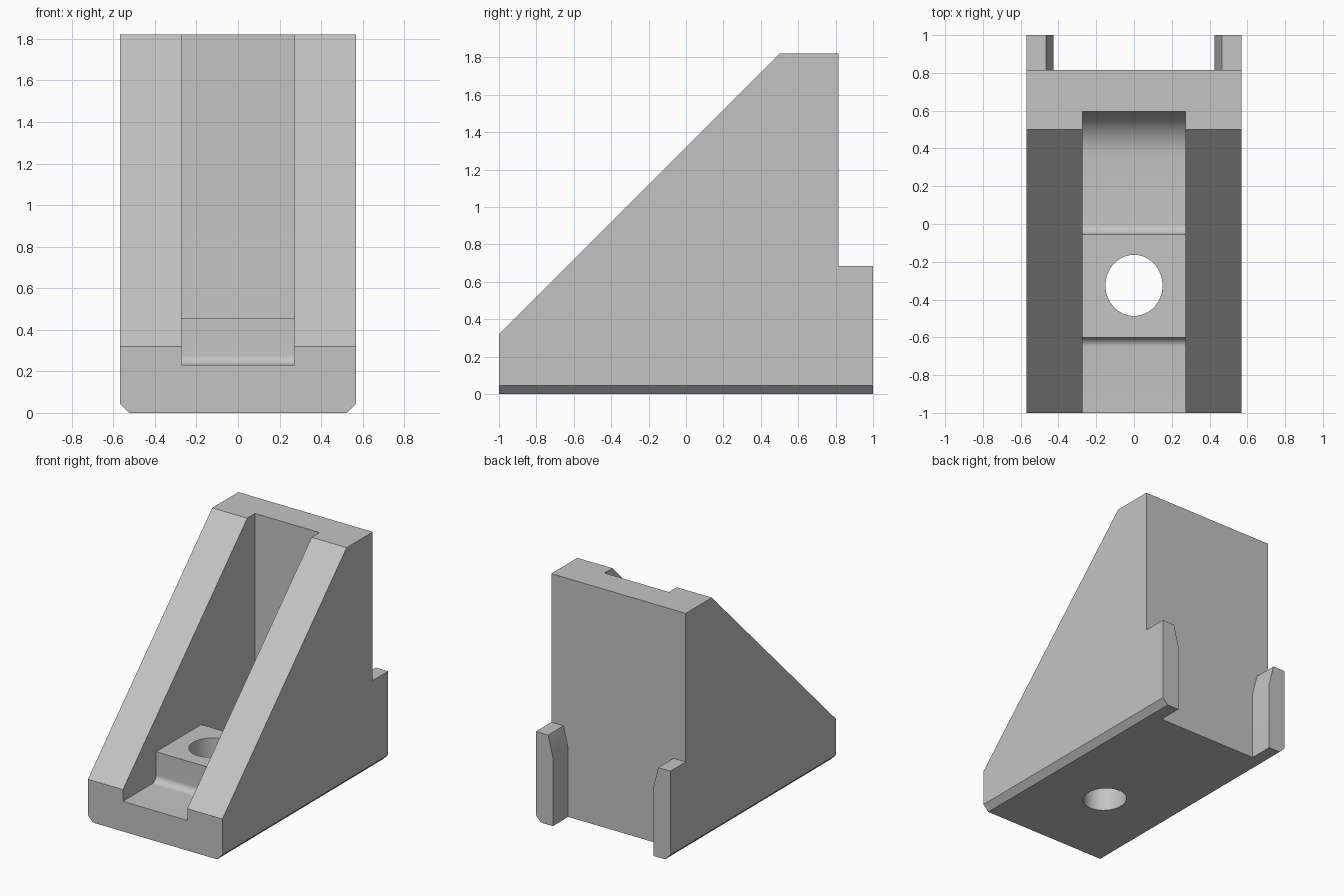
import bpy, bmesh, math
from mathutils import Vector

cube = bpy.data.objects.get("Cube")
if cube:
    bpy.data.objects.remove(cube, do_unlink=True)

grey = bpy.data.materials.new("plain grey")
grey.use_nodes = True
colour = (0.55, 0.55, 0.55, 1)
grey.diffuse_color = colour
grey.node_tree.nodes["Principled BSDF"].inputs["Base Color"].default_value = colour


def prism(name, profile, axis, start, end):
    """Extrude a 2D profile along an axis: x uses (y, z), y uses (x, z), z uses (x, y)."""
    place = {"x": lambda a, b: (start, a, b),
             "y": lambda a, b: (a, start, b),
             "z": lambda a, b: (a, b, start)}[axis]
    bm = bmesh.new()
    face = bm.faces.new([bm.verts.new(place(a, b)) for a, b in profile])
    result = bmesh.ops.extrude_face_region(bm, geom=[face])
    shift = Vector([end - start if axis == k else 0 for k in "xyz"])
    bmesh.ops.translate(bm, vec=shift,
                        verts=[v for v in result["geom"] if isinstance(v, bmesh.types.BMVert)])
    bmesh.ops.recalc_face_normals(bm, faces=bm.faces)
    mesh = bpy.data.meshes.new(name)
    bm.to_mesh(mesh)
    bm.free()
    mesh.materials.append(grey)
    obj = bpy.data.objects.new(name, mesh)
    bpy.context.collection.objects.link(obj)
    return obj


def arc(cx, cz, radius, a0, a1, steps=12):
    angles = [math.radians(a0 + (a1 - a0) * i / steps) for i in range(steps + 1)]
    return [(cx + radius * math.cos(a), cz + radius * math.sin(a)) for a in angles]


def cut(target, cutter):
    cutter.hide_render = True
    mod = target.modifiers.new("cut", "BOOLEAN")
    mod.operation = "DIFFERENCE"
    mod.solver = "EXACT"
    mod.object = cutter
    bpy.context.view_layer.objects.active = target
    bpy.ops.object.modifier_apply(modifier=mod.name)
    bpy.data.objects.remove(cutter, do_unlink=True)


# Wedge-shaped body with the rear tab outline
half = 0.568
bracket = prism("angle_bracket",
                [(-1, 0), (1, 0), (1, 0.685), (0.815, 0.685),
                 (0.815, 1.82), (0.5, 1.82), (-1, 0.32)], "x", -half, half)

# Channel between the two ribs, leaving a raised bolt pad and filleted corners
floor, pad = 0.23, 0.456
channel = ([(-1.1, floor)]
           + arc(-0.65, floor + 0.05, 0.05, -90, 0)
           + [(-0.6, pad), (-0.055, pad)]
           + arc(0, floor + 0.055, 0.055, 180, 270)
           + arc(0.365, floor + 0.23, 0.23, 270, 360)
           + [(0.595, 2), (-1.1, 2)])
cut(bracket, prism("channel_cutter", channel, "x", -0.272, 0.272))

# Gap that splits the rear ledge into two tabs with tapered inner tops
gap = [(0.425, -0.1), (0.425, 0.525), (0.465, 0.685), (0.465, 0.8)]
gap += [(-x, z) for x, z in reversed(gap)]
cut(bracket, prism("tab_gap_cutter", gap, "y", 0.815, 1.1))

# Chamfers along both lower side edges
for side in (1, -1):
    corner = [(side * (half - 0.045 - 0.1), -0.1), (side * (half + 0.1), -0.1),
              (side * (half + 0.1), 0.145)]
    cut(bracket, prism("chamfer_cutter", corner, "y", -1.1, 1.1))

# Slightly elongated bolt hole through the pad
hole = [(x, y * 1.07 - 0.325) for x, y in arc(0, 0, 0.151, 0, 360, 64)[:-1]]
cut(bracket, prism("bolt_hole_cutter", hole, "z", -0.1, 0.8))

bpy.ops.object.select_all(action="DESELECT")
bracket.select_set(True)
bpy.context.view_layer.objects.active = bracket
bpy.ops.object.shade_smooth_by_angle(angle=math.radians(20))
